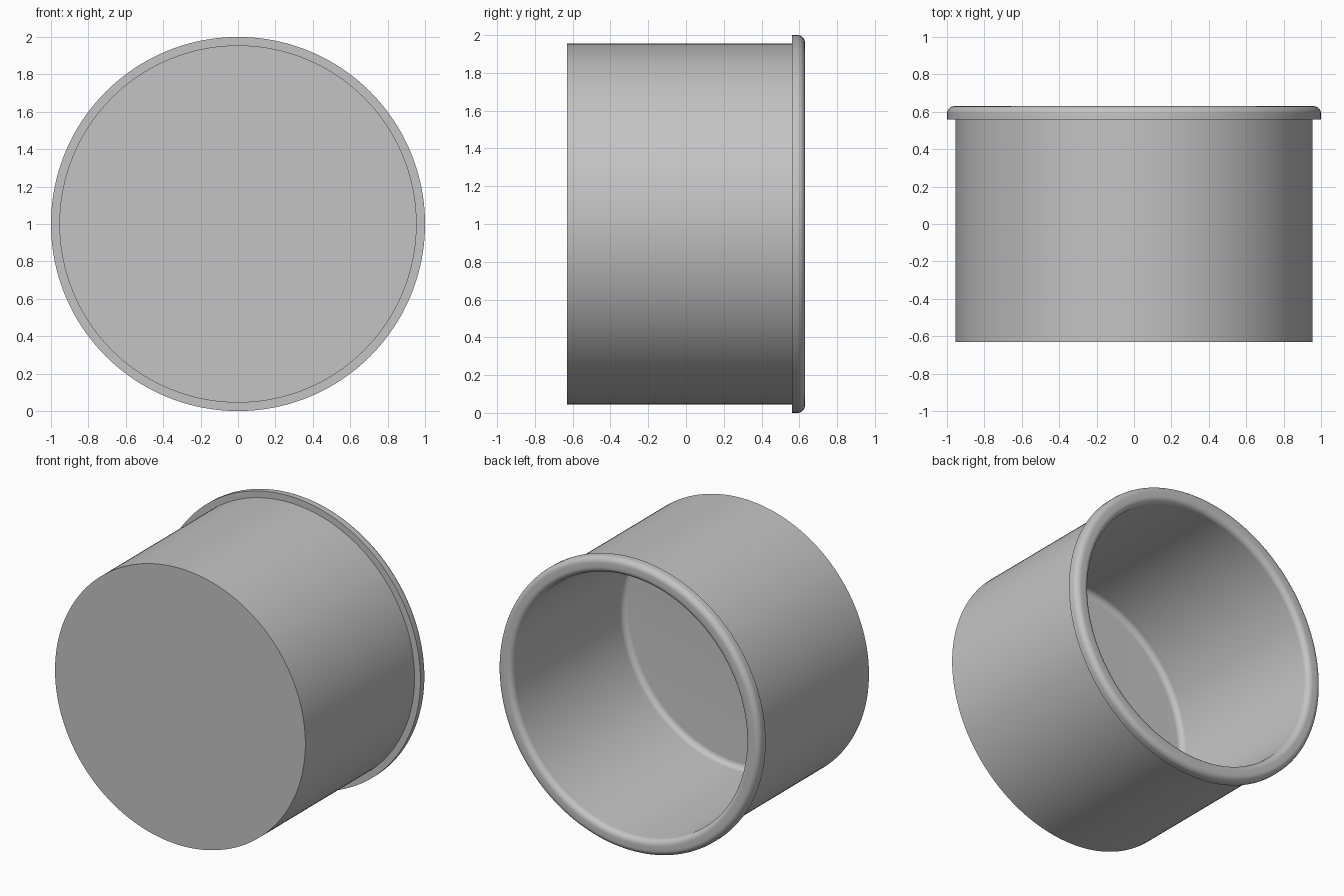
import bpy, bmesh, math
from mathutils import Matrix, Vector

cube = bpy.data.objects.get("Cube")
if cube:
    bpy.data.objects.remove(cube, do_unlink=True)

SEGMENTS = 160
BODY_R, RIM_R, INNER_R = 0.955, 1.0, 0.89
FRONT, BACK, FLOOR, FLANGE = -0.63, 0.63, -0.59, 0.56
FILLET = 0.04

grey = bpy.data.materials.new("plain_grey")
grey.use_nodes = True
colour = (0.55, 0.55, 0.55, 1)
grey.diffuse_color = colour
grey.node_tree.nodes["Principled BSDF"].inputs["Base Color"].default_value = colour


def arc(r, y, start, end, steps=8):
    """Quarter round in the (radius, y) plane."""
    angles = [math.radians(start + (end - start) * i / steps) for i in range(steps + 1)]
    return [(r + FILLET * math.cos(a), y + FILLET * math.sin(a)) for a in angles]


# Closed cup section: outer base, flange, rounded lip, bore, filleted floor
profile = [(0, FRONT), (BODY_R, FRONT), (BODY_R, FLANGE), (RIM_R, FLANGE)]
profile += arc(RIM_R - FILLET, BACK - FILLET, 0, 90)
profile += arc(INNER_R + FILLET, BACK - FILLET, 90, 180)
profile += arc(INNER_R - FILLET, FLOOR + FILLET, 0, -90)
profile += [(0, FLOOR)]

# Revolve the section around the y axis
bm = bmesh.new()
verts = [bm.verts.new((r, y, 0)) for r, y in profile]
edges = [bm.edges.new(pair) for pair in zip(verts, verts[1:])]
bmesh.ops.spin(bm, geom=verts + edges, cent=(0, 0, 0), axis=(0, 1, 0),
               angle=math.tau, steps=SEGMENTS, use_duplicate=False)
bmesh.ops.remove_doubles(bm, verts=bm.verts, dist=0.0001)
bmesh.ops.recalc_face_normals(bm, faces=bm.faces)
bmesh.ops.transform(bm, matrix=Matrix.Translation(Vector((0, 0, 1))), verts=bm.verts)

mesh = bpy.data.meshes.new("flanged_cup")
bm.to_mesh(mesh)
bm.free()
mesh.materials.append(grey)
cup = bpy.data.objects.new("flanged_cup", mesh)
bpy.context.collection.objects.link(cup)

# Smooth the rounds, keep the rims sharp
bpy.context.view_layer.objects.active = cup
cup.select_set(True)
bpy.ops.object.shade_smooth_by_angle(angle=math.radians(30))
